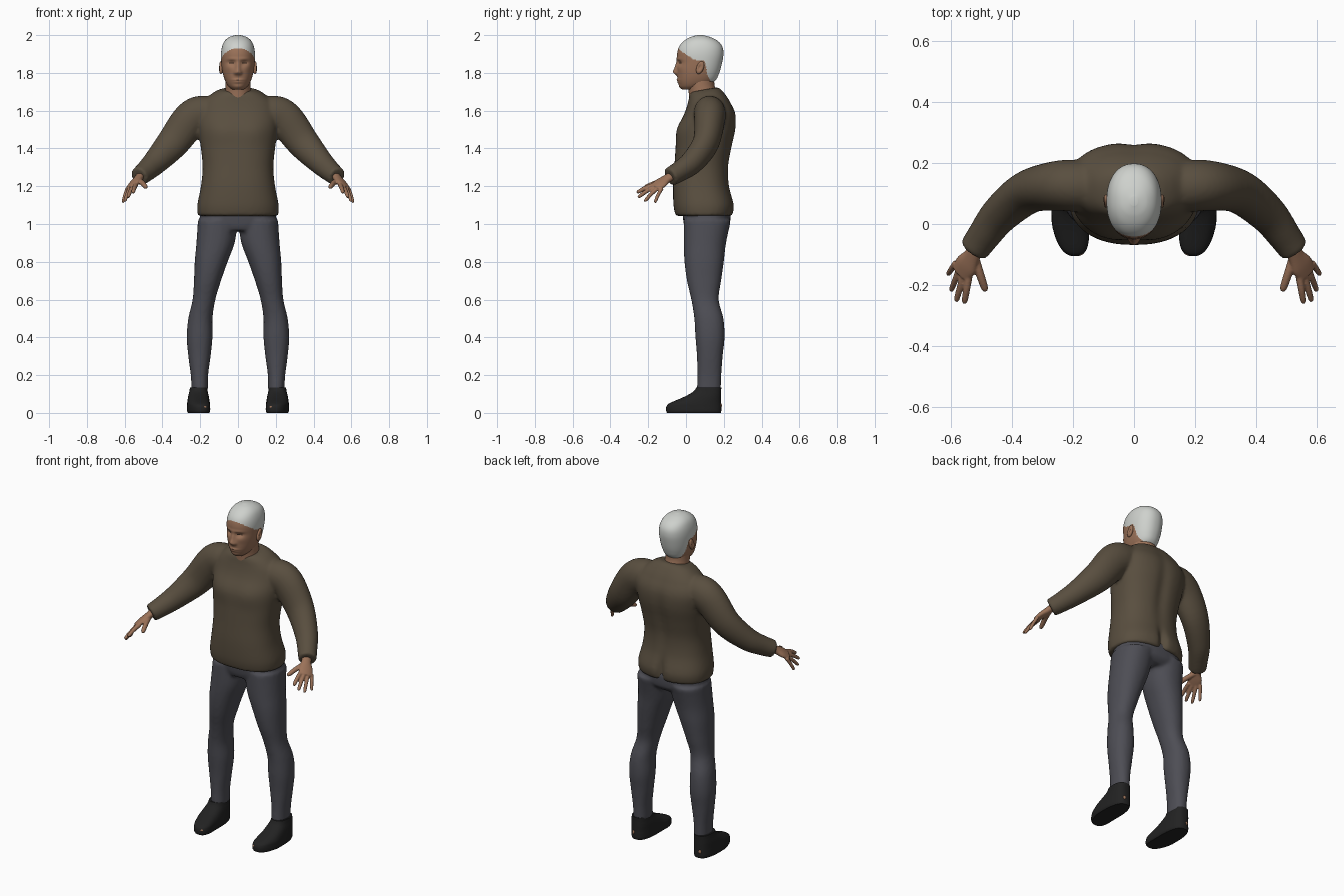
import bpy
import bmesh
import math
from mathutils import Vector, Matrix

default_cube = bpy.data.objects.get("Cube")
if default_cube:
    bpy.data.objects.remove(default_cube, do_unlink=True)


def make_material(name, red, green, blue):
    material = bpy.data.materials.new(name)
    material.use_nodes = True
    colour = (red, green, blue, 1.0)
    material.diffuse_color = colour
    shader = next(n for n in material.node_tree.nodes if n.type == 'BSDF_PRINCIPLED')
    shader.inputs["Base Color"].default_value = colour
    shader.inputs["Roughness"].default_value = 0.8
    return material


SKIN = make_material("skin", .33, .17, .10)
HAIR = make_material("grey hair", .62, .64, .61)
WOOL = make_material("brown wool", .10, .077, .05)
CLOTH = make_material("slate cloth", .075, .075, .09)
LEATHER = make_material("black leather", .016, .016, .016)
EYE = make_material("dark eye", .03, .018, .012)


def resample(rings, steps):
    """Catmull-Rom interpolation of centre and radii."""
    result = []
    last = len(rings) - 1
    for i in range(last):
        quad = [rings[max(i - 1, 0)], rings[i], rings[i + 1], rings[min(i + 2, last)]]
        for k in range(steps):
            t = k / steps
            result.append([
                b + .5 * t * (c - a + t * (2 * a - 5 * b + 4 * c - d + t * (3 * (b - c) + d - a)))
                for a, b, c, d in zip(*quad)])
    result.append(list(rings[-1]))
    return result


def rounded(value, power):
    return math.copysign(abs(value) ** (2 / power), value)


def loft(bm, rings, sides=32, power=2.0, steps=6, ref=None):
    """Closed tube through (x, y, z, radius_a, radius_b); level rings unless ref is given."""
    points = resample(rings, steps)
    loops = []
    for i, p in enumerate(points):
        axis_a, axis_b = Vector((1, 0, 0)), Vector((0, 1, 0))
        if ref:
            after, before = points[min(i + 1, len(points) - 1)], points[max(i - 1, 0)]
            tangent = (Vector(after[:3]) - Vector(before[:3])).normalized()
            axis_a = (ref - tangent * ref.dot(tangent)).normalized()
            axis_b = tangent.cross(axis_a)
        loop = []
        for k in range(sides):
            angle = math.tau * k / sides
            loop.append(bm.verts.new(Vector(p[:3])
                        + axis_a * p[3] * rounded(math.cos(angle), power)
                        + axis_b * p[4] * rounded(math.sin(angle), power)))
        loops.append(loop)
    for low, high in zip(loops, loops[1:]):
        for k in range(sides):
            n = (k + 1) % sides
            bm.faces.new((low[k], low[n], high[n], high[k]))
    bm.faces.new(loops[0][::-1])
    bm.faces.new(loops[-1])
    return [v for loop in loops for v in loop]


def levels(rows, x=0.0):
    """Turn (height, half width, front, back) rows into loft rings."""
    return [(x, (f + b) / 2, z, w, (b - f) / 2) for z, w, f, b in rows]


def sculpt(verts, spots, front, middle=.09):
    """Push the front or back surface in soft mirrored spots (x, z, width, height, push)."""
    for v in [v for v in verts if (v.co.y < middle) == front]:
        x, z = v.co.x, v.co.z
        for sx, sz, w, h, push in spots:
            for px in {sx, -sx}:
                v.co.y += push * math.exp(-.5 * (((x - px) / w) ** 2 + ((z - sz) / h) ** 2))


def ball(bm, centre, size):
    matrix = Matrix.Translation(centre) @ Matrix.Diagonal((*size, 1))
    return bmesh.ops.create_uvsphere(bm, u_segments=24, v_segments=16,
                                     radius=1, matrix=matrix)["verts"]


def finish(name, bm, materials, voxel=0, smoothing=4):
    bmesh.ops.recalc_face_normals(bm, faces=bm.faces)
    mesh = bpy.data.meshes.new(name)
    bm.to_mesh(mesh)
    obj = bpy.data.objects.new(name, mesh)
    bpy.context.collection.objects.link(obj)
    for material in materials:
        mesh.materials.append(material)
    bpy.ops.object.select_all(action='DESELECT')
    obj.select_set(True)
    bpy.context.view_layer.objects.active = obj
    bpy.ops.object.shade_smooth_by_angle(angle=math.radians(50))
    if voxel:
        remesh = obj.modifiers.new("blend", 'REMESH')
        remesh.mode = 'VOXEL'
        remesh.voxel_size = voxel
        remesh.use_smooth_shade = True
        smooth = obj.modifiers.new("soften", 'SMOOTH')
        smooth.factor = .5
        smooth.iterations = smoothing
    return obj


def finish_pair(name, bm, materials, voxel=0, smoothing=4):
    finish("left_" + name, bm, materials, voxel, smoothing)
    bmesh.ops.scale(bm, vec=(-1, 1, 1), verts=bm.verts)
    finish("right_" + name, bm, materials, voxel, smoothing)


def mirrored(rings, side):
    return [(side * r[0], *r[1:]) for r in rings]


# Sweater: torso and sleeves blended into one surface
bm = bmesh.new()
torso = loft(bm, levels([
    (1.043, .212, -.055, .247), (1.1, .215, -.066, .255), (1.2, .196, -.068, .23),
    (1.3, .187, -.062, .226), (1.4, .196, -.054, .243), (1.5, .21, -.04, .264),
    (1.58, .212, -.008, .264), (1.64, .19, .01, .238), (1.69, .135, .018, .195),
    (1.712, .092, .025, .168)]), sides=128, power=2.4)
sculpt(torso, [(.09, 1.5, .06, .05, -.012)], True)
sculpt(torso, [(0, 1.42, .025, .14, -.012), (0, 1.09, .016, .05, -.028)], False)
for v in torso:
    v.co.z += (v.co.y - .1) * .18 * max(0, min(1, (v.co.z - 1.64) / .06))
sleeve = [(.1, .125, 1.575, .08, .08), (.18, .125, 1.585, .085, .095),
          (.25, .125, 1.553, .082, .097), (.345, .105, 1.43, .07, .086),
          (.435, .035, 1.33, .062, .067), (.49, -.035, 1.278, .054, .056),
          (.525, -.085, 1.25, .05, .05)]
for side in (1, -1):
    loft(bm, mirrored(sleeve, side), ref=Vector((0, 1, 0)))
finish("sweater", bm, [WOOL], .01)

# Trousers: hips and two legs
bm = bmesh.new()
loft(bm, levels([(.965, .17, .0, .2), (1.0, .2, -.012, .232), (1.08, .2, -.02, .235)]),
     sides=64, power=2.4)
leg_rows = [
    (1.02, .0, .212, -.012, .238), (.9, .018, .22, -.012, .212), (.8, .055, .229, -.008, .2),
    (.7, .09, .233, .005, .186), (.6, .12, .24, .028, .173), (.5, .135, .263, .044, .198),
    (.4, .135, .271, .05, .204), (.3, .145, .263, .058, .194), (.2, .158, .25, .06, .187),
    (.115, .16, .245, .058, .184)]
leg = [((a + b) / 2, (f + k) / 2, z, (b - a) / 2, (k - f) / 2) for z, a, b, f, k in leg_rows]
for side in (1, -1):
    loft(bm, mirrored(leg, side), sides=40, power=2.2)
finish("trousers", bm, [CLOTH], .01)

# Shoes with flat soles
bm = bmesh.new()
shoe = loft(bm, levels([
    (0, .056, -.1, .184), (.012, .061, -.105, .187), (.035, .061, -.103, .187),
    (.052, .06, -.085, .186), (.085, .055, -.01, .186), (.112, .049, .038, .186),
    (.135, .045, .054, .187)], x=.209), sides=48, power=2.6)
for v in shoe:
    v.co.x -= max(0, -v.co.y) * .15
finish_pair("shoe", bm, [LEATHER])

# Worn spots at toe and heel
bm = bmesh.new()
ball(bm, (.178, -.093, .03), (.013, .01, .008))
ball(bm, (.222, .182, .04), (.009, .008, .012))
finish_pair("shoe_worn_spots", bm, [SKIN])

# Hands: palm, four fingers and thumb
bm = bmesh.new()
across = Vector((.048, .05, -.02)).normalized()
loft(bm, [(.505, -.05, 1.27, .026, .022), (.528, -.1, 1.24, .028, .02),
          (.55, -.135, 1.215, .04, .018), (.568, -.165, 1.193, .036, .013)], ref=across)


def finger(base, tip, radius):
    base, tip = Vector(base), Vector(tip)
    rings = []
    for t, scale in ((0, 1.1), (.5, 1), (.9, .85), (1, .35)):
        p = base.lerp(tip, t) + Vector((0, 0, .02 * t * (1 - t)))
        rings.append((*p, radius * scale, radius * scale))
    loft(bm, rings, sides=16, ref=across)


index_root, little_root = Vector((.541, -.17, 1.207)), Vector((.584, -.128, 1.19))
tips = [(.556, -.26, 1.165), (.583, -.254, 1.14), (.6, -.22, 1.118), (.61, -.165, 1.112)]
for i, tip in enumerate(tips):
    finger(index_root.lerp(little_root, i / 3), tip, .0115 - .0006 * i)
finger((.526, -.1, 1.232), (.486, -.22, 1.192), .014)
finish_pair("hand", bm, [SKIN], .004, 2)

# Neck
bm = bmesh.new()
loft(bm, levels([(1.62, .075, .02, .165), (1.7, .068, .014, .158),
                 (1.74, .066, .008, .15), (1.79, .066, .01, .15)]))
finish("neck", bm, [SKIN])

# Head with sculpted face; hair and eyes are coloured by position
bm = bmesh.new()
head = loft(bm, levels([
    (1.712, .03, -.018, .06), (1.73, .052, -.033, .115), (1.76, .069, -.043, .156),
    (1.8, .081, -.046, .176), (1.85, .088, -.045, .19), (1.9, .09, -.047, .198),
    (1.94, .084, -.036, .192), (1.97, .07, -.01, .167), (1.99, .045, .025, .127),
    (2, .012, .06, .09)]), sides=128, power=2.2, steps=10)
sculpt(head, [
    (0, 1.806, .012, .012, -.018), (0, 1.835, .009, .02, -.012), (.013, 1.8, .006, .006, -.007),
    (.034, 1.853, .014, .009, .011), (.03, 1.873, .02, .006, -.004),
    (.048, 1.825, .018, .014, -.004), (0, 1.763, .02, .004, -.006),
    (0, 1.751, .016, .004, -.005), (0, 1.725, .02, .01, -.005)], True)
hairline = [(-.06, 1.945), (-.02, 1.912), (.04, 1.87), (.1, 1.862),
            (.112, 1.79), (.135, 1.75), (.3, 1.74)]


def hairline_height(y):
    for (y0, z0), (y1, z1) in zip(hairline, hairline[1:]):
        if y <= y1:
            return z0 + (z1 - z0) * (y - y0) / (y1 - y0)
    return hairline[-1][1]


for face in bm.faces:
    c = face.calc_center_median()
    if c.z > hairline_height(c.y):
        face.material_index = 1
    elif c.y < 0 and ((abs(c.x) - .034) / .013) ** 2 + ((c.z - 1.853) / .0035) ** 2 < 1:
        face.material_index = 2
finish("head", bm, [SKIN, HAIR, EYE])

# Ears with a hollow centre
bm = bmesh.new()
for v in ball(bm, (.09, .075, 1.828), (.013, .02, .034)):
    if v.co.x > .09:
        dy, dz = (v.co.y - .073) / .009, (v.co.z - 1.83) / .016
        v.co.x -= .01 * math.exp(-dy * dy - dz * dz)
    v.co.y += (v.co.z - 1.828) * .25
finish_pair("ear", bm, [SKIN])
